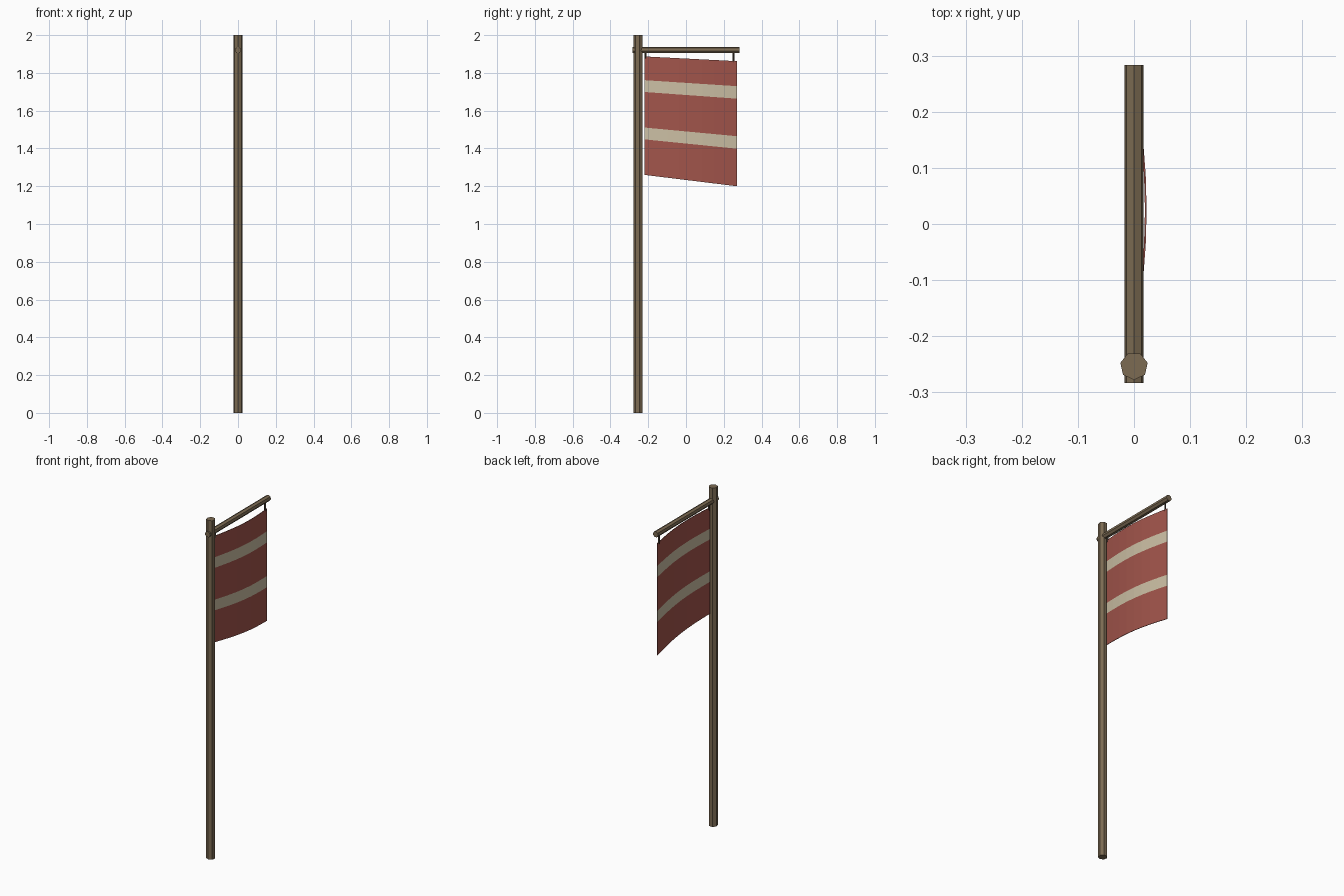
import bpy
from math import sin, cos, pi
from mathutils import Vector

if "Cube" in bpy.data.objects:
    bpy.data.objects.remove(bpy.data.objects["Cube"])


def material(name, rgb):
    m = bpy.data.materials.new(name)
    m.diffuse_color = (*rgb, 1)
    m.use_nodes = True
    m.node_tree.nodes["Principled BSDF"].inputs["Base Color"].default_value = m.diffuse_color
    return m


wood = material("wood", (0.20, 0.145, 0.085))
dark = material("dark_cord", (0.07, 0.05, 0.035))
red = material("red_cloth", (0.36, 0.09, 0.07))
cream = material("cream_cloth", (0.60, 0.52, 0.37))


def make(name, verts, faces, mats):
    me = bpy.data.meshes.new(name)
    me.from_pydata(verts, [], faces)
    for m in mats:
        me.materials.append(m)
    ob = bpy.data.objects.new(name, me)
    bpy.context.collection.objects.link(ob)
    return ob


def rod(name, start, end, r, sides, u, mat):
    """Prism from start to end with one corner pointing along u."""
    a, b, u = Vector(start), Vector(end), Vector(u)
    v = (b - a).normalized().cross(u)
    ring = [r * (cos(2 * pi * i / sides) * u + sin(2 * pi * i / sides) * v)
            for i in range(sides)]
    verts = [a + p for p in ring] + [b + p for p in ring]
    faces = [(i, (i + 1) % sides, sides + (i + 1) % sides, sides + i)
             for i in range(sides)]
    faces += [tuple(reversed(range(sides))), tuple(range(sides, 2 * sides))]
    return make(name, verts, faces, [mat])


# Pole and crossbar
rod("pole", (0, -0.253, 0), (0, -0.253, 2), 0.025, 7, (0, -1, 0), wood)
rod("crossbar", (0, -0.2835, 1.92), (0, 0.2835, 1.92), 0.0175, 7, (0, 0, 1), wood)

# Cords holding the banner
for name, y, z in (("inner_cord", -0.214, 1.875), ("outer_cord", 0.252, 1.855)):
    rod(name, (0, y, z), (0, y, 1.91), 0.005, 5, (1, 0, 0), dark)

# Banner: bowed sheet, slanted top and bottom, two pale stripes
COLS, ROWS = 8, 10
verts = []
for j in range(ROWS + 1):
    for i in range(COLS + 1):
        t, s = i / COLS, j / ROWS
        top = 1.887 - 0.025 * t
        bottom = 1.26 - 0.06 * t
        verts.append((0.021 * sin(pi * t), -0.22 + 0.49 * t,
                      top + (bottom - top) * s))
w = COLS + 1
faces = [(j * w + i, (j + 1) * w + i, (j + 1) * w + i + 1, j * w + i + 1)
         for j in range(ROWS) for i in range(COLS)]
banner = make("banner", verts, faces, [red, cream])
for p in banner.data.polygons:
    p.material_index = int(p.index // COLS in (2, 6))
thick = banner.modifiers.new("thickness", 'SOLIDIFY')
thick.thickness = 0.003
thick.offset = 0
